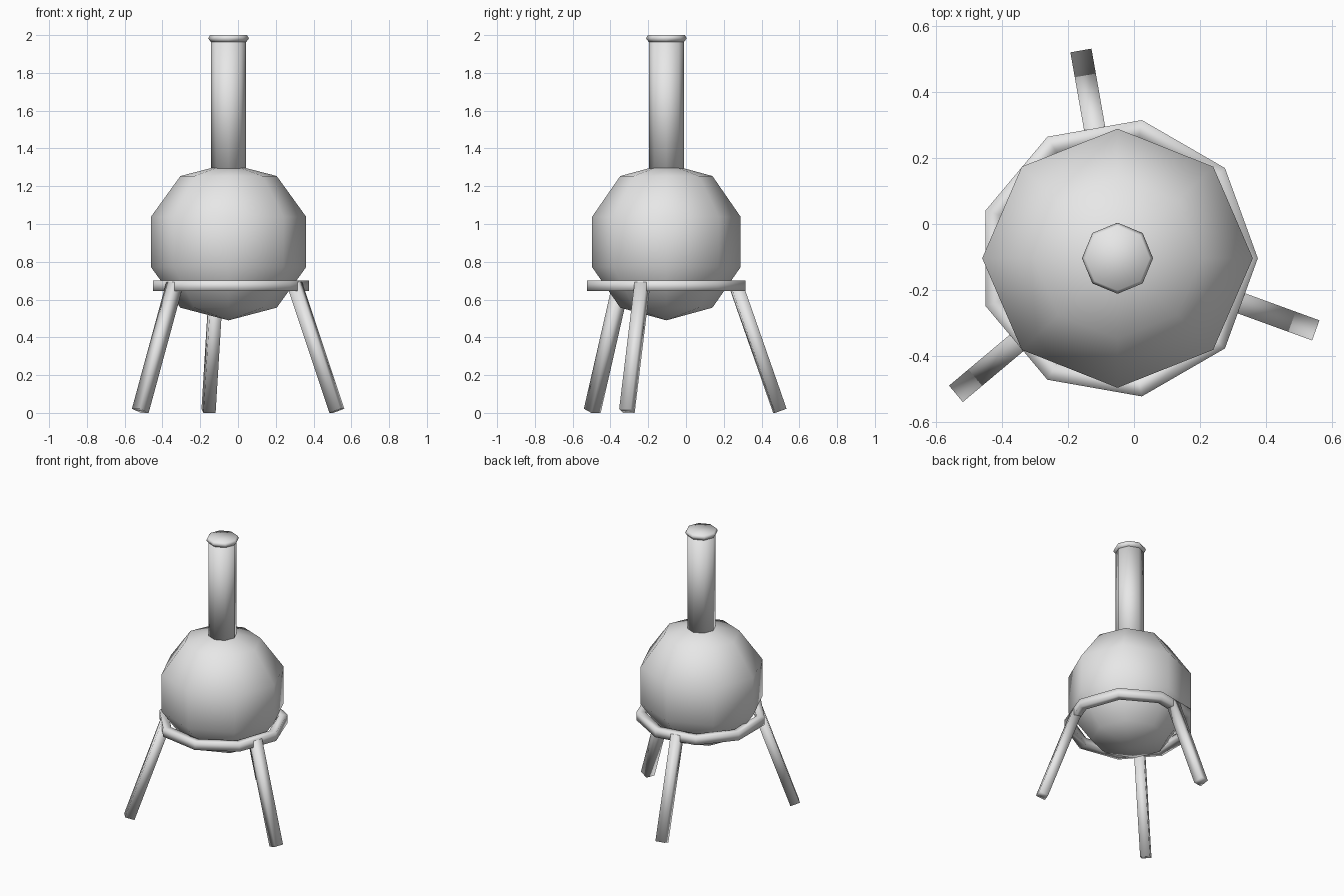
import bpy
import bmesh
from math import cos, sin, pi, radians
from mathutils import Vector

cube = bpy.data.objects.get("Cube")
if cube:
    bpy.data.objects.remove(cube, do_unlink=True)

grey = bpy.data.materials.new("plain_grey")
grey.use_nodes = True
colour = (0.8, 0.8, 0.8, 1)
grey.diffuse_color = colour
grey.node_tree.nodes["Principled BSDF"].inputs["Base Color"].default_value = colour

CENTRE = Vector((-0.05, -0.104, 0))


def finish(name, bm):
    """Turn a bmesh into a smooth grey object."""
    bmesh.ops.recalc_face_normals(bm, faces=bm.faces)
    for face in bm.faces:
        face.smooth = True
    mesh = bpy.data.meshes.new(name)
    bm.to_mesh(mesh)
    bm.free()
    mesh.materials.append(grey)
    obj = bpy.data.objects.new(name, mesh)
    bpy.context.collection.objects.link(obj)
    obj.location = CENTRE
    return obj


def lathe(name, profile, sides, closed=False):
    """Revolve (radius, z) points around z; open ends are capped."""
    bm = bmesh.new()
    rings = []
    for r, z in profile:
        if r == 0:
            rings.append([bm.verts.new((0, 0, z))] * sides)
        else:
            rings.append([bm.verts.new((r * cos(2 * pi * i / sides),
                                        r * sin(2 * pi * i / sides), z))
                          for i in range(sides)])
    pairs = list(zip(rings, rings[1:]))
    if closed:
        pairs.append((rings[-1], rings[0]))
    for low, high in pairs:
        for i in range(sides):
            j = (i + 1) % sides
            corners = dict.fromkeys((low[i], low[j], high[j], high[i]))
            bm.faces.new(list(corners))
    if not closed:
        for ring in (rings[0], rings[-1]):
            if len(set(ring)) > 1:
                bm.faces.new(ring)
    return finish(name, bm)


# Round flask body, slightly narrower front to back
body = lathe("flask_body", [(0, 0.49), (0.255, 0.557), (0.411, 0.772),
                            (0.411, 1.038), (0.255, 1.254), (0, 1.32)], 8)
body.scale.y = 0.957

# Straight neck with a flared lip
lathe("flask_neck", [(0.093, 1.27), (0.093, 1.965)], 8)
lathe("neck_lip", [(0.093, 1.963), (0.108, 1.983), (0.098, 2.0)], 8)

# Square-section support ring
lathe("support_ring", [(0.37, 0.645), (0.426, 0.645),
                       (0.426, 0.702), (0.37, 0.702)], 9, closed=True)

# Three square legs splayed outwards
for name, angle in (("left_leg", -20), ("back_leg", 100), ("right_leg", 220)):
    out = Vector((cos(radians(angle)), sin(radians(angle)), 0))
    top = out * 0.372 + Vector((0, 0, 0.682))
    foot = out * 0.61 + Vector((0, 0, 0.011))
    along = (top - foot).normalized()
    side = Vector((0, 0, 1)).cross(out)
    depth = side.cross(along)
    bm = bmesh.new()
    for end in (foot, top):
        for s in (-1, 1):
            for d in (-1, 1):
                bm.verts.new(end + (side * s + depth * d) * 0.0325)
    bmesh.ops.convex_hull(bm, input=bm.verts)
    bmesh.ops.dissolve_limit(bm, angle_limit=0.02, verts=bm.verts, edges=bm.edges)
    finish(name, bm)
